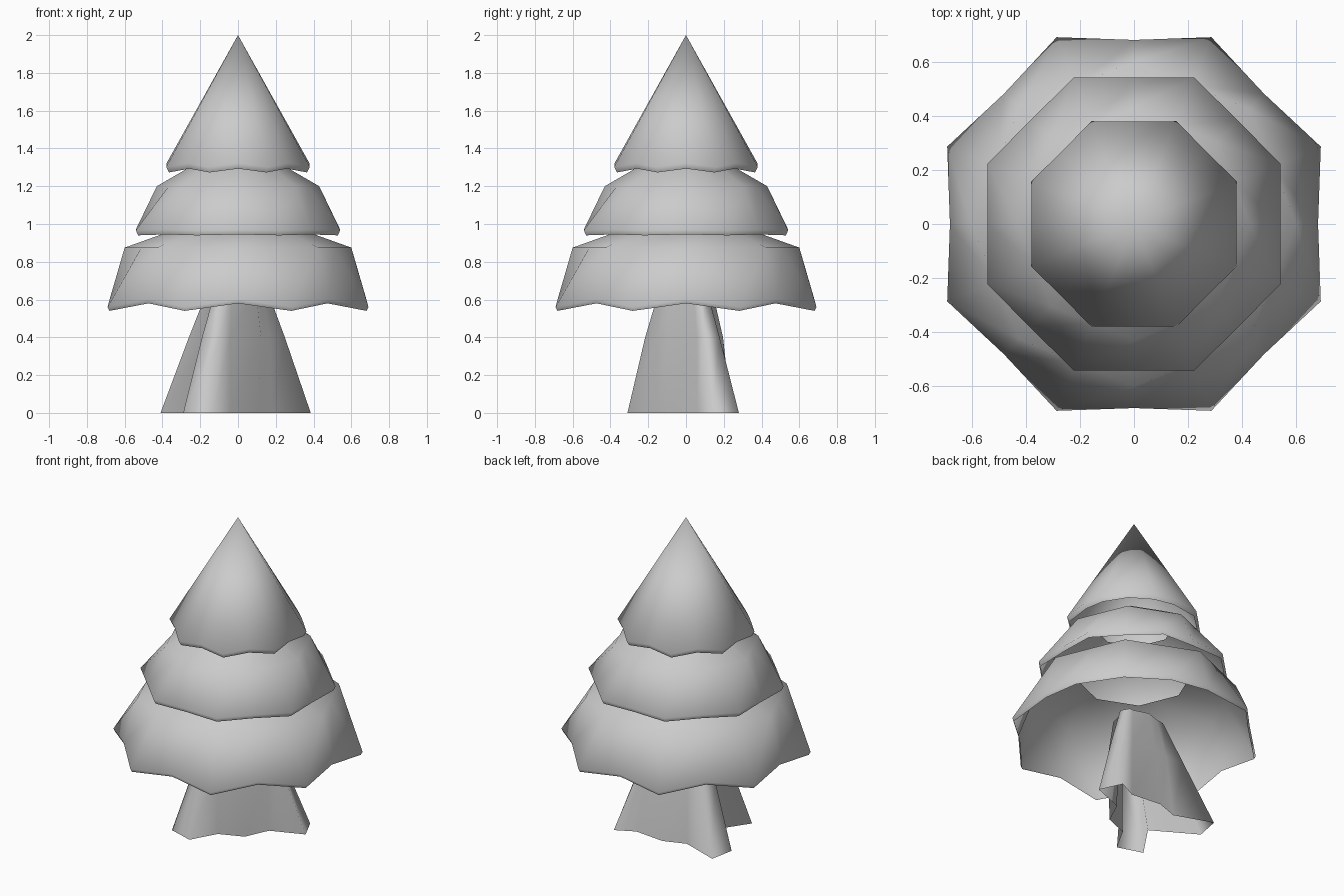
import bpy
from math import cos, sin, tau, atan2, hypot, pi

if "Cube" in bpy.data.objects:
    bpy.data.objects.remove(bpy.data.objects["Cube"])


def build(name, rings, apex=None):
    """Skin a stack of equal-length point rings, optionally closed to a tip."""
    n = len(rings[0])
    verts = [p for ring in rings for p in ring]
    faces = []
    for k in range(len(rings) - 1):
        for i in range(n):
            j = (i + 1) % n
            faces.append((k * n + i, k * n + j, (k + 1) * n + j, (k + 1) * n + i))
    if apex:
        verts.append(apex)
        base = (len(rings) - 1) * n
        faces += [(base + i, base + (i + 1) % n, len(verts) - 1) for i in range(n)]
    mesh = bpy.data.meshes.new(name)
    mesh.from_pydata(verts, [], faces)
    mesh.polygons.foreach_set("use_smooth", [True] * len(mesh.polygons))
    obj = bpy.data.objects.new(name, mesh)
    bpy.context.collection.objects.link(obj)
    return obj


def rim(r_mid, z_mid, r_corner, z_corner):
    """Sixteen points: even ones are edge middles, odd ones are corners."""
    pts = []
    for i in range(16):
        r, z = (r_corner, z_corner) if i % 2 else (r_mid, z_mid)
        a = tau * i / 16
        pts.append((r * cos(a), r * sin(a), z))
    return pts


def octagon(r, z):
    """Plain octagon with its corners over the rim's edge middles."""
    return rim(r, z, r * cos(pi / 8), z)


# Foliage tiers: turned-under lip, scalloped rim, shoulder, open top
build("lower_branches", [rim(0.67, 0.58, 0.737, 0.54), rim(0.68, 0.60, 0.747, 0.56),
                         octagon(0.60, 0.875), octagon(0.34, 0.968)])
build("middle_branches", [rim(0.53, 0.945, 0.573, 0.94), rim(0.541, 0.97, 0.585, 0.967),
                          octagon(0.43, 1.20), octagon(0.24, 1.31)])
build("top_branches", [rim(0.365, 1.293, 0.395, 1.273), rim(0.378, 1.322, 0.411, 1.302)],
      apex=(0, 0, 2.0))

# Trunk: ground outline with three root flares, tightening upwards
foot = [(-.29, -.26), (-.13, -.31), (-.04, -.15), (.11, -.09), (.18, .06),
        (.385, .14), (.32, .28), (.20, .22), (0, .24), (-.14, .19),
        (-.38, .275), (-.41, .12), (-.14, -.04)]


def trunk_ring(offset, factor, z):
    ring = []
    for x, y in foot:
        r, a = offset + factor * hypot(x, y), atan2(y, x)
        ring.append((r * cos(a), r * sin(a), z))
    return ring


build("trunk", [trunk_ring(0, 1, 0), trunk_ring(0.1, 0.4, 0.4), trunk_ring(0.1, 0.15, 0.66)])
